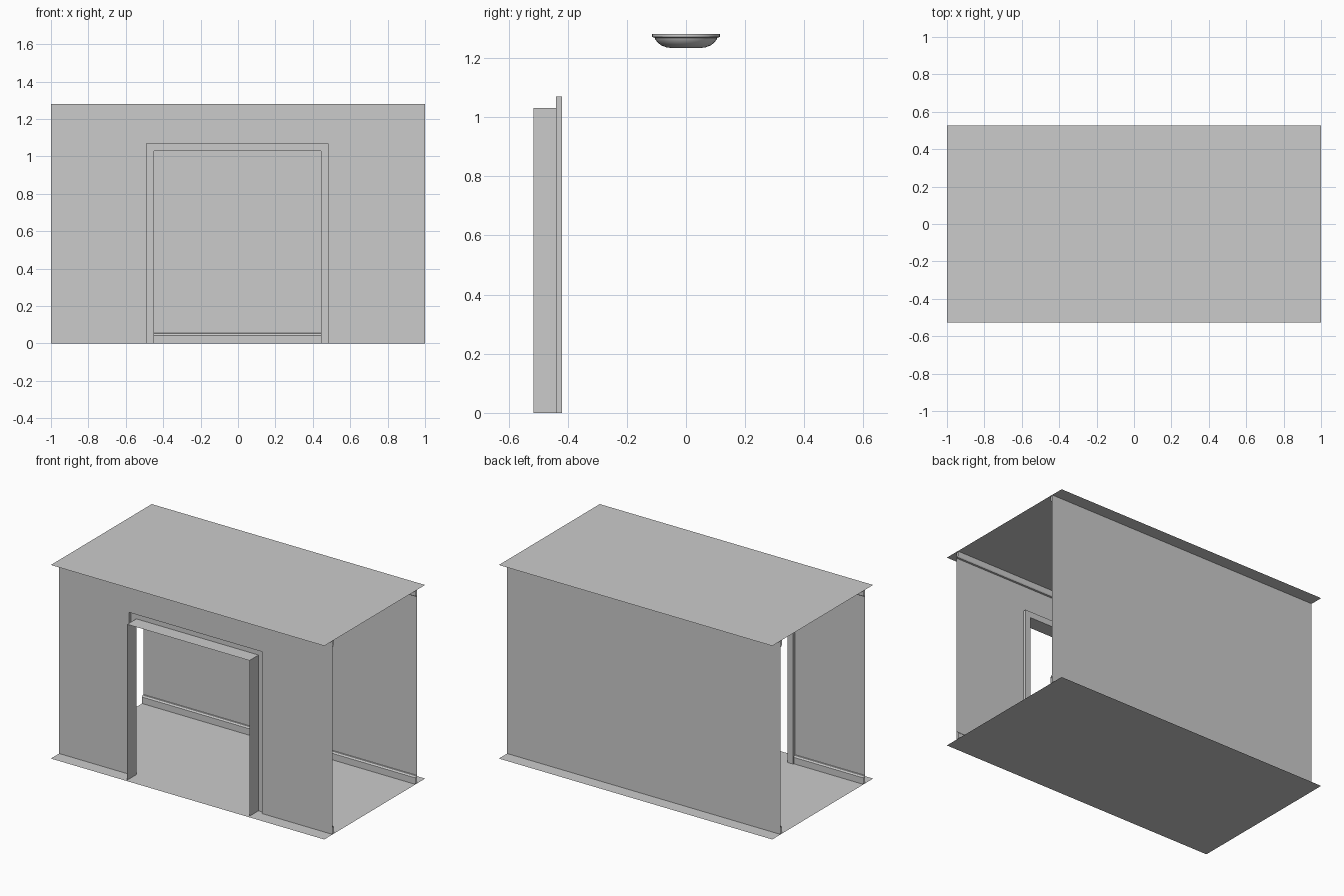
import bpy, bmesh, math

if "Cube" in bpy.data.objects:
    bpy.data.objects.remove(bpy.data.objects["Cube"])

H, HALF_D, WALL_Y = 1.28, 0.527, 0.44
OUT = (-0.49, 0.482, 1.07)    # wall opening: left, right, top
INN = (-0.45, 0.444, 1.03)    # clear doorway


def make(name, verts, faces, smooth=False):
    me = bpy.data.meshes.new(name)
    me.from_pydata(verts, [], faces)
    ob = bpy.data.objects.new(name, me)
    bpy.context.collection.objects.link(ob)
    if smooth:
        bpy.context.view_layer.objects.active = ob
        ob.select_set(True)
        bpy.ops.object.shade_smooth_by_angle(angle=math.radians(35))
        ob.select_set(False)
    return ob


def strip(name, profile, x0, x1):
    """Sweep an open (y, z) profile along x."""
    n = len(profile)
    verts = [(x, y, z) for x in (x0, x1) for y, z in profile]
    return make(name, verts, [(i, i + 1, n + i + 1, n + i) for i in range(n - 1)])


def arch(box, y):
    """Door-shaped open outline at depth y."""
    l, r, t = box
    return [(l, y, 0), (l, y, t), (r, y, t), (r, y, 0)]


# Floor and ceiling sheets
strip("floor", [(-HALF_D, 0), (HALF_D, 0)], -1, 1)
strip("ceiling", [(HALF_D, H), (-HALF_D, H)], -1, 1)

# Back wall, and front wall around the doorway
strip("back_wall", [(WALL_Y, 0), (WALL_Y, H)], -1, 1)
make("front_wall", arch((-1, 1, H), -WALL_Y) + arch(OUT, -WALL_Y),
     [(i, i + 1, i + 5, i + 4) for i in range(3)])

# Door frame: outer return, inner face ring, and deep jamb lining
loops = arch(OUT, -WALL_Y) + arch(OUT, -0.42) + arch(INN, -0.42) + arch(INN, -0.515)
make("door_frame", loops, [(4 * k + i, 4 * k + i + 1, 4 * k + i + 5, 4 * k + i + 4)
                           for k in range(3) for i in range(3)])

# Skirting and ceiling mouldings on the inside of both walls
skirting = [(0.014, 0), (0.014, 0.043), (0.009, 0.048), (0.007, 0.054), (0, 0.055)]
cornice = [(0, 1.238), (0.01, 1.24), (0.014, 1.247), (0.014, H)]


def on_wall(profile, side):
    return [(side * (WALL_Y - d), z) for d, z in profile]


strip("back_skirting", on_wall(skirting, 1), -1, 1)
strip("front_skirting_left", on_wall(skirting, -1), -1, OUT[0])
strip("front_skirting_right", on_wall(skirting, -1), OUT[1], 1)
strip("back_cornice", on_wall(cornice, 1), -1, 1)
strip("front_cornice", on_wall(cornice, -1), -1, 1)

# Round ceiling lamp: rim and shallow bowl
SEG = 32
lamp = [(0.115, H), (0.115, 1.271), (0.106, 1.268), (0.104, 1.263), (0.096, 1.252),
        (0.083, 1.242), (0.067, 1.236), (0.048, 1.233)]
verts = [(r * math.cos(2 * math.pi * s / SEG), r * math.sin(2 * math.pi * s / SEG), z)
         for r, z in lamp for s in range(SEG)]
faces = [(k * SEG + s, (k + 1) * SEG + s, (k + 1) * SEG + (s + 1) % SEG, k * SEG + (s + 1) % SEG)
         for k in range(len(lamp) - 1) for s in range(SEG)]
last = (len(lamp) - 1) * SEG
faces.append(tuple(range(last + SEG - 1, last - 1, -1)))
make("ceiling_lamp", verts, faces, smooth=True)
